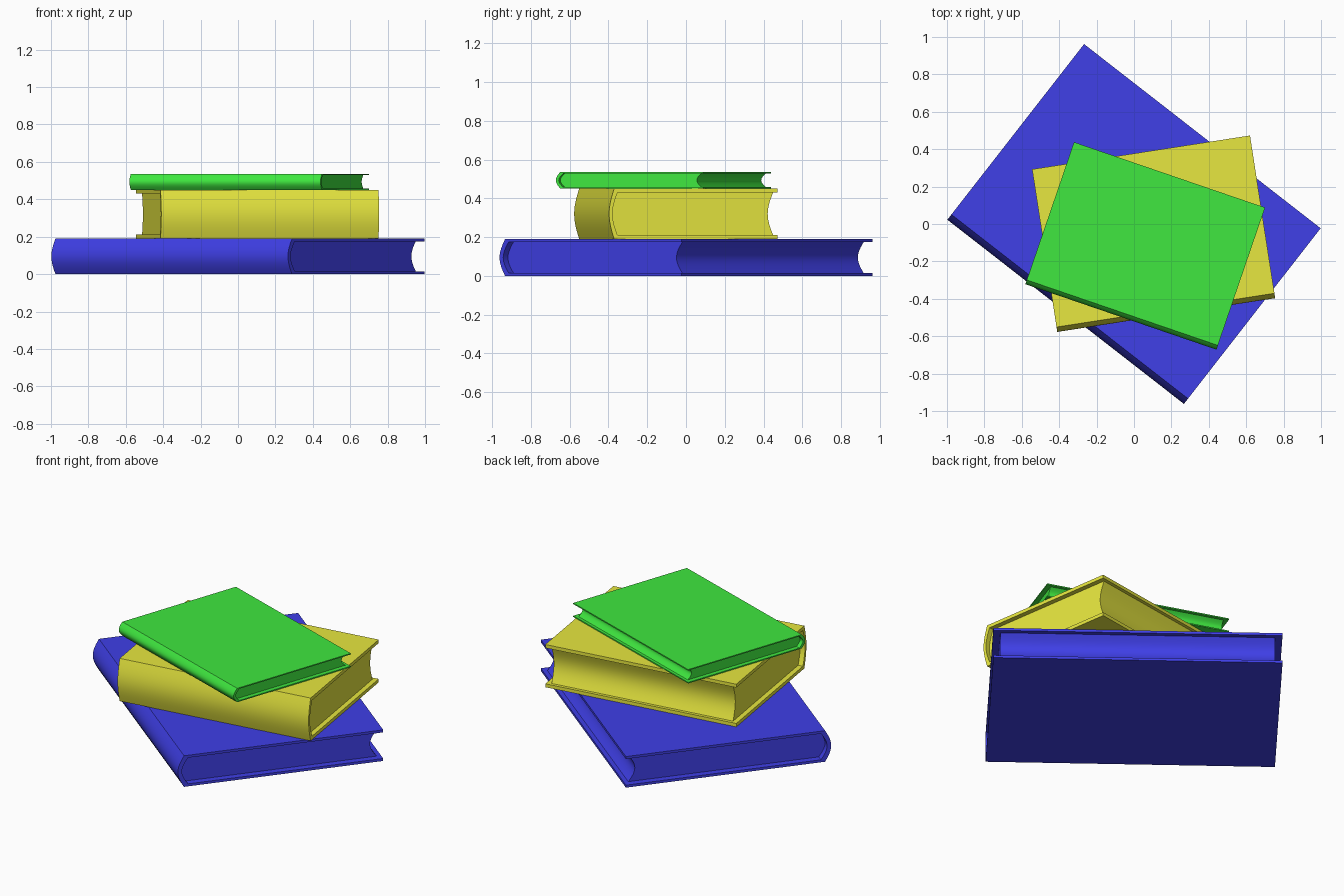
import bpy, bmesh
from math import sin, pi, radians

if "Cube" in bpy.data.objects:
    bpy.data.objects.remove(bpy.data.objects["Cube"])

SEG = 12


def arc(y_end, depth, z0, z1):
    """Points from z0 to z1, bowing by depth in -y at mid height."""
    return [(y_end - depth * sin(pi * i / SEG), z0 + (z1 - z0) * i / SEG)
            for i in range(SEG + 1)]


def extrude(name, profile, half, centre, z, angle, mat):
    """Sweep a closed (y, z) profile along local x."""
    bm = bmesh.new()
    face = bm.faces.new([bm.verts.new((-half, y, h)) for y, h in profile])
    new = bmesh.ops.extrude_face_region(bm, geom=[face])["geom"]
    bmesh.ops.translate(bm, vec=(2 * half, 0, 0),
                        verts=[v for v in new if isinstance(v, bmesh.types.BMVert)])
    bmesh.ops.recalc_face_normals(bm, faces=bm.faces)
    mesh = bpy.data.meshes.new(name)
    bm.to_mesh(mesh)
    bm.free()
    ob = bpy.data.objects.new(name, mesh)
    bpy.context.collection.objects.link(ob)
    ob.location = (*centre, z)
    ob.rotation_euler.z = radians(angle)
    mesh.materials.append(mat)
    bpy.ops.object.select_all(action='DESELECT')
    ob.select_set(True)
    bpy.context.view_layer.objects.active = ob
    bpy.ops.object.shade_smooth_by_angle(angle=radians(30))


def book(name, length, width, z0, z1, centre, angle, colour):
    mat = bpy.data.materials.new(name)
    mat.diffuse_color = (*colour, 1)
    mat.use_nodes = True
    mat.node_tree.nodes["Principled BSDF"].inputs["Base Color"].default_value = mat.diffuse_color
    h = z1 - z0
    t = 0.08 * h                      # board thickness
    bulge = 0.03 * width
    spine = -width / 2 + bulge        # y of the spine's sharp edges
    inner = spine + 0.02 * width
    fore = width / 2

    # C-shaped cover: two boards joined by a rounded spine
    cover = (arc(spine, bulge, 0, h) + [(fore, h), (fore, h - t)]
             + arc(inner, bulge, t, h - t)[::-1] + [(fore, t), (fore, 0)])
    extrude(name + "_cover", cover, length / 2, centre, z0, angle, mat)

    # Page block, inset at both ends, with a hollow fore edge
    pages = (arc(inner, bulge, t, h - t)
             + arc(fore - 0.022 * width, 0.032 * width, t, h - t)[::-1])
    extrude(name + "_pages", pages, length / 2 - 0.025 * length, centre, z0, angle, mat)


book("bottom_book", 1.603, 1.19, 0, 0.19, (0, 0), -37.9, (0.05, 0.05, 0.8))
book("middle_book", 1.179, 0.88, 0.19, 0.451, (0.105, -0.052), 8.8, (0.8, 0.8, 0.05))
book("top_book", 1.08, 0.803, 0.451, 0.536, (0.06, -0.117), -18.9, (0.05, 0.8, 0.05))
